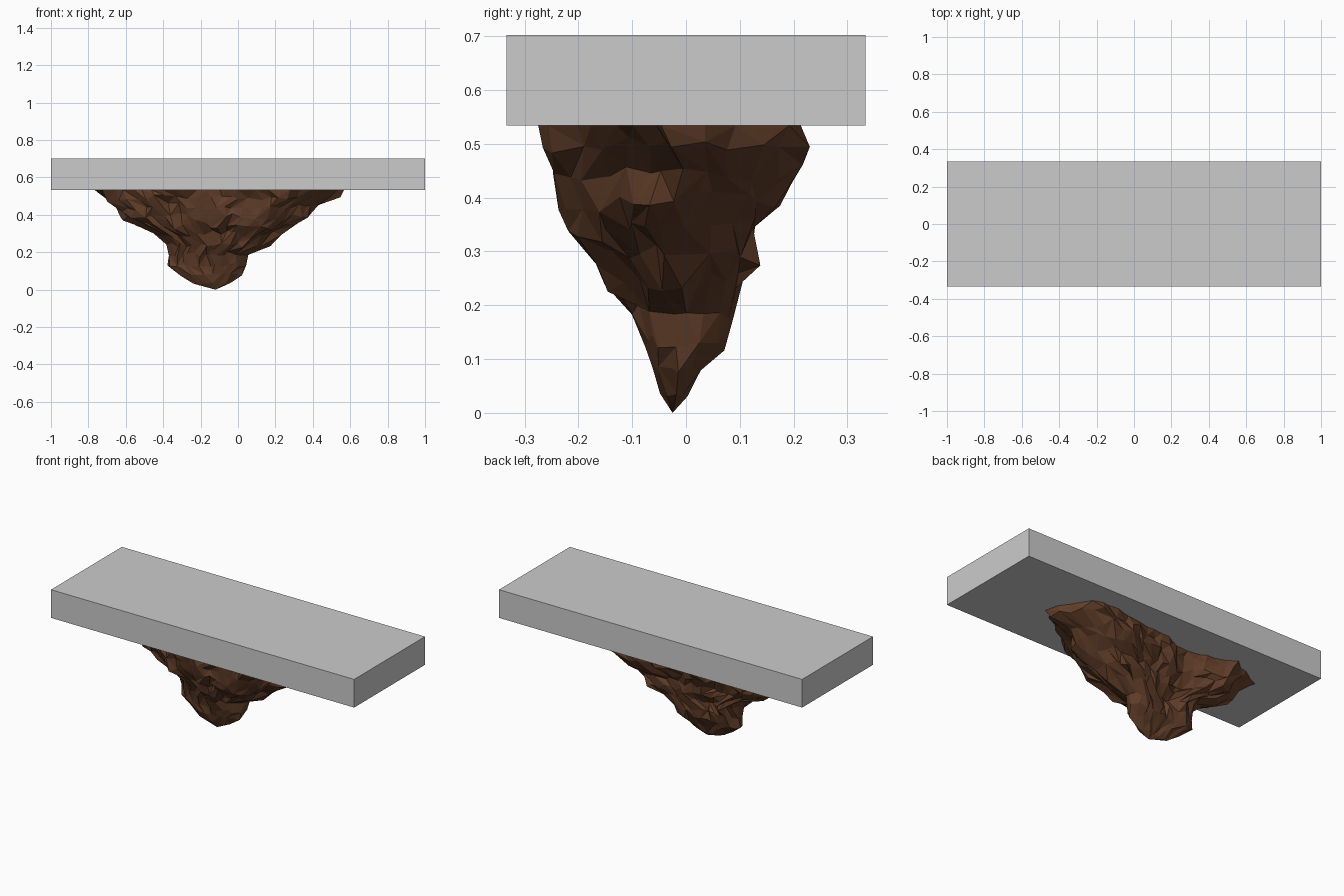
import bpy, bmesh, random
from mathutils import Vector, noise

if "Cube" in bpy.data.objects:
    bpy.data.objects.remove(bpy.data.objects["Cube"])

random.seed(7)
SLAB_BOTTOM, SLAB_TOP = 0.534, 0.702

# Flat slab platform
bpy.ops.mesh.primitive_cube_add(size=1, location=(0, 0, (SLAB_BOTTOM + SLAB_TOP) / 2))
slab = bpy.context.object
slab.name = "platform_slab"
slab.scale = (2, 0.668, SLAB_TOP - SLAB_BOTTOM)

# Outline of the rock where it meets the slab
OUTLINE = [(.57, -.04), (.51, .10), (.40, .20), (.15, .16), (-.12, .13), (-.28, .09),
           (-.57, .16), (-.79, .05), (-.73, -.07), (-.57, -.16), (-.30, -.22),
           (-.08, -.25), (.10, -.275), (.27, -.26), (.42, -.15)]
# Rock extents at each height: z, x min, x max, y min, y max
LEVELS = [(SLAB_BOTTOM, -.78, .56, -.28, .21), (.48, -.75, .54, -.27, .21),
          (.43, -.67, .43, -.25, .20), (.38, -.65, .39, -.24, .17),
          (.33, -.58, .31, -.22, .13), (.28, -.46, .22, -.18, .12),
          (.23, -.39, .14, -.15, .09), (.18, -.38, .05, -.10, .07),
          (.125, -.38, .05, -.08, .06), (.075, -.31, .01, -.065, .03),
          (.03, -.25, -.03, -.045, .0)]
SEGMENTS = 52


def resample(points, count):
    """Evenly spaced points around a closed outline."""
    pts = [Vector(p) for p in points]
    edges = list(zip(pts, pts[1:] + pts[:1]))
    step = sum((b - a).length for a, b in edges) / count
    out, travelled = [], 0.0
    for a, b in edges:
        length = (b - a).length
        while len(out) < count and len(out) * step < travelled + length:
            out.append(a.lerp(b, (len(out) * step - travelled) / length))
        travelled += length
    return out


def remap(v, a, b, c, d):
    return c + (v - a) / (b - a) * (d - c)


# Craggy rock hanging below: each stone-sized cell is shifted as a block
bm = bmesh.new()
outline = resample(OUTLINE, SEGMENTS)
rings = []
for i, (z, x0, x1, y0, y1) in enumerate(LEVELS):
    ring = []
    fade = min(1, z / 0.25)
    for p in outline:
        co = Vector((remap(p.x, -.79, .57, x0, x1), remap(p.y, -.275, .20, y0, y1), z))
        cell = noise.voronoi(co * 8)[1][0]
        block = noise.cell_vector(cell * 37)
        grit = Vector([random.uniform(-1, 1) for _ in range(3)])
        co += block * 0.026 * fade + grit * (0.006 + 0.008 * fade)
        co.z = z if i == 0 else min(max(co.z, 0.01), SLAB_BOTTOM - 0.005)
        ring.append(bm.verts.new(co))
    rings.append(ring)
tip = bm.verts.new((-.12, -.025, 0))
for upper, lower in zip(rings, rings[1:]):
    for j in range(SEGMENTS):
        k = (j + 1) % SEGMENTS
        a, b, c, d = upper[j], upper[k], lower[k], lower[j]
        if random.random() < 0.5:
            bm.faces.new((a, d, c)), bm.faces.new((a, c, b))
        else:
            bm.faces.new((a, d, b)), bm.faces.new((b, d, c))
for j in range(SEGMENTS):
    bm.faces.new((rings[-1][j], tip, rings[-1][(j + 1) % SEGMENTS]))
bm.faces.new(rings[0])
# Merge tiny facets for a chunkier low-poly look
bmesh.ops.remove_doubles(bm, verts=[v for v in bm.verts if v != tip], dist=0.026)
bmesh.ops.recalc_face_normals(bm, faces=bm.faces)

mesh = bpy.data.meshes.new("hanging_rock")
bm.to_mesh(mesh)
bm.free()
rock = bpy.data.objects.new("hanging_rock", mesh)
bpy.context.collection.objects.link(rock)
brown = bpy.data.materials.new("brown_rock")
brown.diffuse_color = (0.12, 0.048, 0.022, 1)
brown.use_nodes = True
brown.node_tree.nodes["Principled BSDF"].inputs["Base Color"].default_value = brown.diffuse_color
mesh.materials.append(brown)
